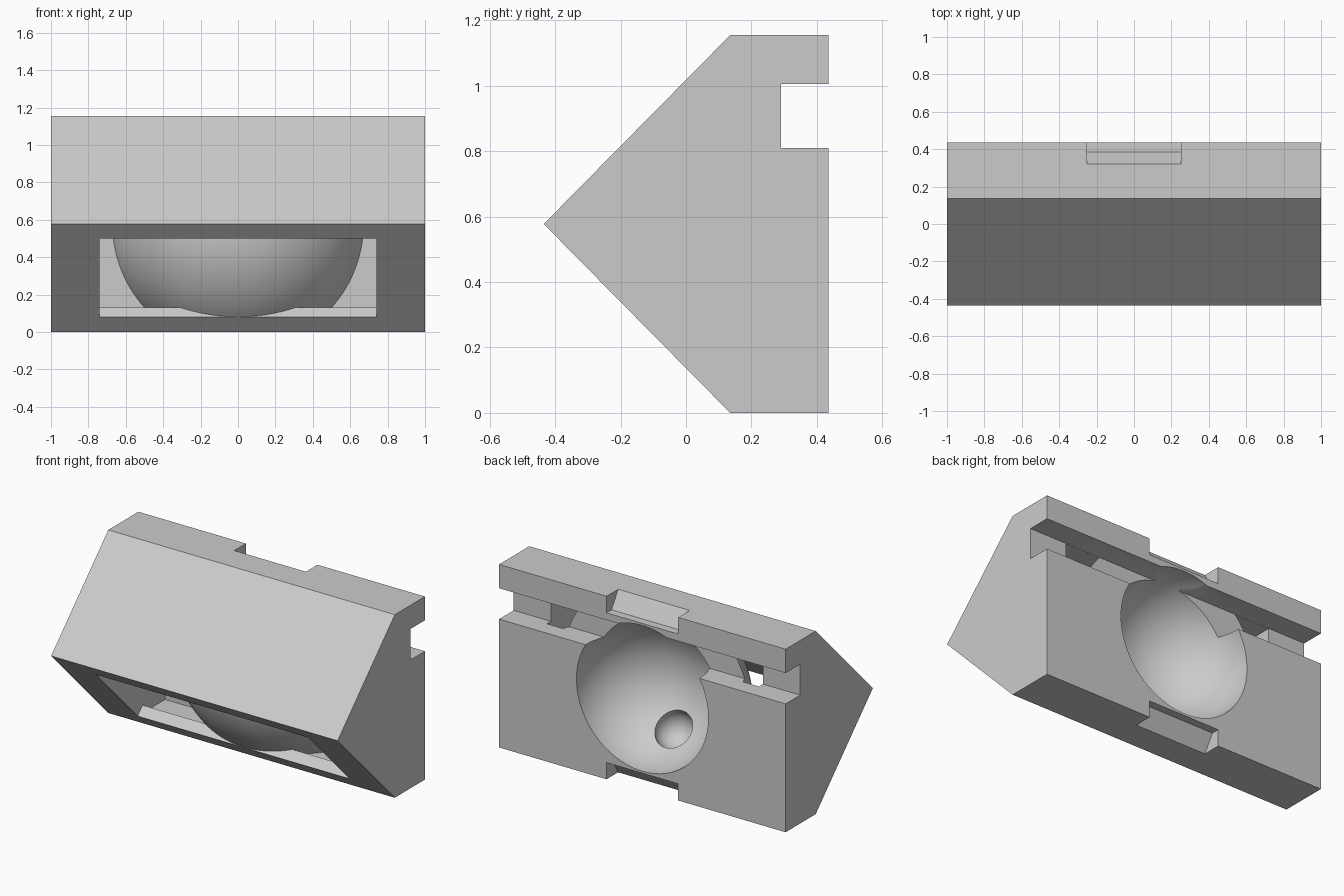
import bpy, bmesh, math
from mathutils import Vector

cube = bpy.data.objects.get("Cube")
if cube:
    bpy.data.objects.remove(cube, do_unlink=True)

HEIGHT = 1.155
MID = HEIGHT / 2
BACK = 0.435

grey = bpy.data.materials.new("plain grey")
grey.use_nodes = True
grey.diffuse_color = (0.6, 0.6, 0.6, 1)
grey.node_tree.nodes["Principled BSDF"].inputs["Base Color"].default_value = (0.6, 0.6, 0.6, 1)


def finish(name, bm):
    bmesh.ops.recalc_face_normals(bm, faces=bm.faces)
    mesh = bpy.data.meshes.new(name)
    bm.to_mesh(mesh)
    bm.free()
    mesh.materials.append(grey)
    obj = bpy.data.objects.new(name, mesh)
    bpy.context.collection.objects.link(obj)
    return obj


def prism(name, profile, half_width):
    """Extrude a (y, z) profile symmetrically along x."""
    bm = bmesh.new()
    face = bm.faces.new([bm.verts.new((-half_width, y, z)) for y, z in profile])
    side = bmesh.ops.extrude_face_region(bm, geom=[face])["geom"]
    bmesh.ops.translate(bm, vec=(2 * half_width, 0, 0),
                        verts=[v for v in side if isinstance(v, bmesh.types.BMVert)])
    return finish(name, bm)


def ball(name, centre, radius, segments=96):
    bm = bmesh.new()
    bmesh.ops.create_uvsphere(bm, u_segments=segments, v_segments=segments // 2, radius=radius)
    bmesh.ops.translate(bm, vec=centre, verts=bm.verts)
    for f in bm.faces:
        f.smooth = True
    return finish(name, bm)


def subtract(target, cutter):
    """Cut one object from another, then discard the cutter."""
    cutter.hide_render = True
    mod = target.modifiers.new("cut", 'BOOLEAN')
    mod.operation = 'DIFFERENCE'
    mod.solver = 'EXACT'
    mod.object = cutter
    bpy.context.view_layer.update()
    result = bpy.data.meshes.new_from_object(
        target.evaluated_get(bpy.context.evaluated_depsgraph_get()))
    target.modifiers.clear()
    target.data = result
    bpy.data.objects.remove(cutter, do_unlink=True)


# Wedge-fronted body with the long groove along the back
body = prism("housing_body", [
    (BACK, 0), (0.135, 0), (-BACK, MID), (0.135, HEIGHT), (BACK, HEIGHT),
    (BACK, 1.005), (0.29, 1.005), (0.29, 0.81), (BACK, 0.81)], 1)

# Hollow inside, opening through a window in the lower slope
cavity = prism("cavity_cutter", [
    (-0.044, -0.02), (0.106, 0.13), (0.156, 0.08), (0.33, 0.08), (0.33, 1.004),
    (0.147, 1.004), (-0.457, 0.4)], 0.74)

# Round shell that stays standing inside the hollow
subtract(cavity, ball("shell_ball", (0, 0.568, MID), 0.712, 128))
subtract(body, cavity)

# Round bowl in the back, with a small dimple on its slanted axis
bowl_centre = Vector((0, BACK + 0.001, MID))
bowl_radius = 0.46
subtract(body, ball("bowl_cutter", bowl_centre, bowl_radius))
axis = Vector((0, -1, -1)).normalized()
subtract(body, ball("dimple_cutter", bowl_centre + axis * bowl_radius, 0.12, 48))

# Matching clip notches in the top and bottom back edges
notch = [(0.307, HEIGHT + 0.02), (0.385, 1.05), (BACK + 0.02, 1.05), (BACK + 0.02, HEIGHT + 0.02)]
for name, flip in (("top_notch", False), ("bottom_notch", True)):
    profile = [(y, HEIGHT - z if flip else z) for y, z in notch]
    subtract(body, prism(name, profile, 0.25))

# Smooth round surfaces, crisp edges elsewhere
bpy.ops.object.select_all(action='DESELECT')
body.select_set(True)
bpy.context.view_layer.objects.active = body
bpy.ops.object.shade_smooth_by_angle(angle=math.radians(25))
